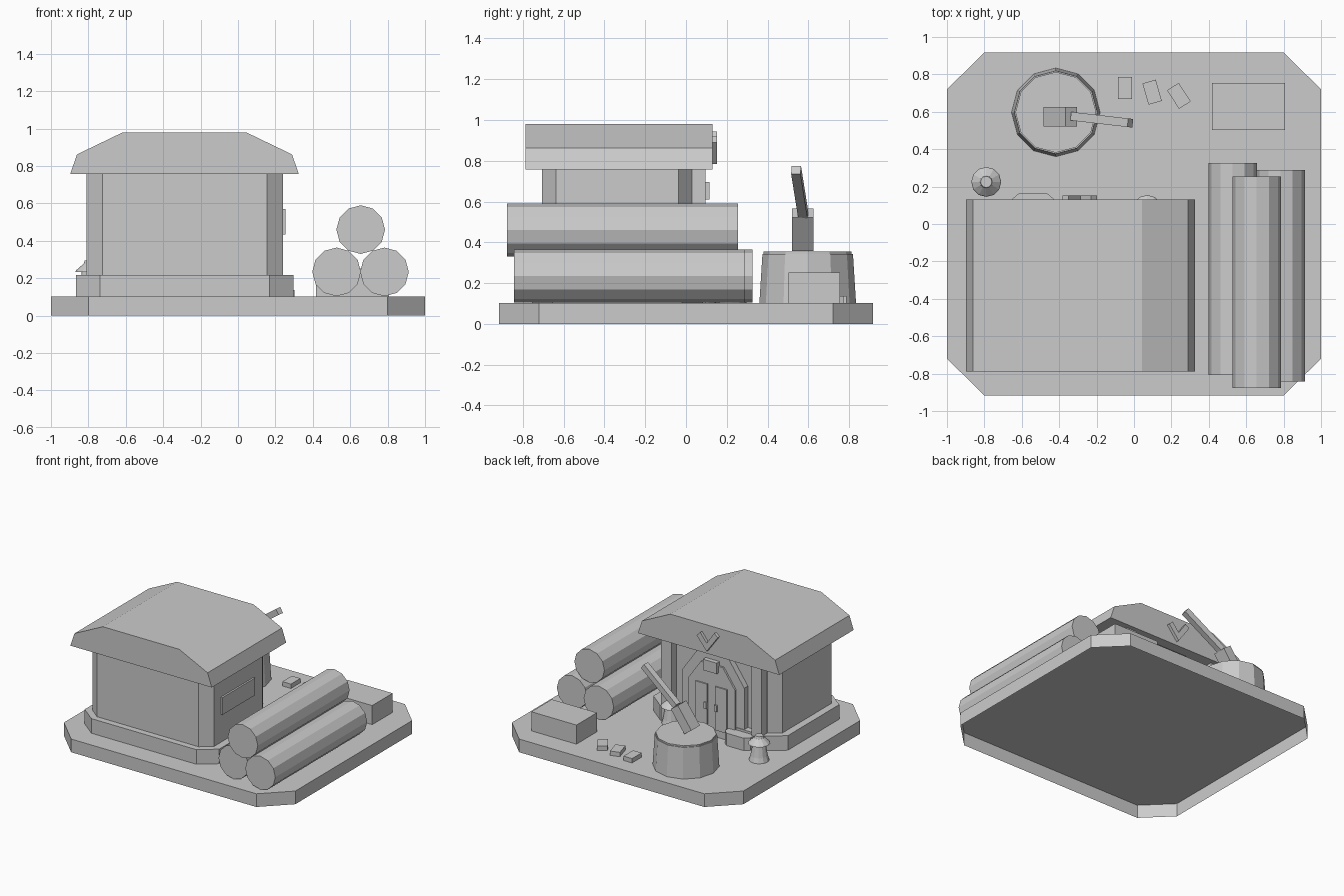
import bpy, bmesh, math
from mathutils import Matrix, Vector

if "Cube" in bpy.data.objects:
    bpy.data.objects.remove(bpy.data.objects["Cube"])

stone = bpy.data.materials.new("plain_grey")
stone.use_nodes = True
GREY = (0.6, 0.6, 0.6, 1)
stone.diffuse_color = GREY
stone.node_tree.nodes["Principled BSDF"].inputs["Base Color"].default_value = GREY


def finish(name, bm):
    bmesh.ops.recalc_face_normals(bm, faces=bm.faces[:])
    mesh = bpy.data.meshes.new(name)
    bm.to_mesh(mesh)
    bm.free()
    mesh.materials.append(stone)
    obj = bpy.data.objects.new(name, mesh)
    bpy.context.collection.objects.link(obj)
    return obj


def prism(name, pts, lo, hi, axis="z", hollow=False):
    """Extrude a flat outline along z or y; hollow leaves the bottom open."""
    bm = bmesh.new()
    place = (lambda p: (p[0], p[1], lo)) if axis == "z" else (lambda p: (p[0], lo, p[1]))
    face = bm.faces.new([bm.verts.new(place(p)) for p in pts])
    moved = bmesh.ops.extrude_face_region(bm, geom=[face])["geom"]
    step = Vector((0, 0, hi - lo) if axis == "z" else (0, hi - lo, 0))
    bmesh.ops.translate(bm, verts=[v for v in moved if isinstance(v, bmesh.types.BMVert)], vec=step)
    bmesh.ops.recalc_face_normals(bm, faces=bm.faces[:])
    if hollow:
        under = [f for f in bm.faces if all(abs(v.co.z - lo) < 1e-4 for v in f.verts)]
        bmesh.ops.delete(bm, geom=under, context="FACES_ONLY")
    return finish(name, bm)


def octagon(x0, x1, y0, y1, cx, cy):
    return [(x0 + cx, y0), (x1 - cx, y0), (x1, y0 + cy), (x1, y1 - cy),
            (x1 - cx, y1), (x0 + cx, y1), (x0, y1 - cy), (x0, y0 + cy)]


def arch(cx, half, bottom, top, cut):
    return [(cx - half, bottom), (cx + half, bottom), (cx + half, top - cut),
            (cx + half - cut * 0.7, top), (cx - half + cut * 0.7, top), (cx - half, top - cut)]


def box(name, x, y, z, rot=None):
    """Box from min/max pairs, optionally turned about its centre."""
    bm = bmesh.new()
    bmesh.ops.create_cube(bm, size=1)
    size = [p[1] - p[0] for p in (x, y, z)]
    mid = [(p[0] + p[1]) / 2 for p in (x, y, z)]
    m = Matrix.Translation(mid) @ (rot or Matrix()) @ Matrix.Diagonal((*size, 1))
    bm.transform(m)
    return finish(name, bm)


def beam(name, a, b, width):
    a, b = Vector(a), Vector(b)
    d = b - a
    bm = bmesh.new()
    bmesh.ops.create_cube(bm, size=1)
    turn = d.to_track_quat("X", "Z").to_matrix().to_4x4()
    bm.transform(Matrix.Translation((a + b) / 2) @ turn @ Matrix.Diagonal((d.length, width, width, 1)))
    return finish(name, bm)


def lathe(name, cx, cy, rings, sides):
    """Stack of rings (radius, height), capped at both ends."""
    bm = bmesh.new()
    loops = [[bm.verts.new((cx + r * math.cos(math.tau * i / sides),
                            cy + r * math.sin(math.tau * i / sides), z))
              for i in range(sides)] for r, z in rings]
    for a, b in zip(loops, loops[1:]):
        for i in range(sides):
            j = (i + 1) % sides
            bm.faces.new((a[i], a[j], b[j], b[i]))
    bm.faces.new(loops[0])
    bm.faces.new(loops[-1])
    return finish(name, bm)


GROUND = 0.103
FLOOR = 0.217
EAVES = 0.757
MID = -0.286

# Hollow ground slab, foundation and hut walls
prism("ground_slab", octagon(-1, 1, -0.917, 0.917, 0.2, 0.197), 0, GROUND, hollow=True)
prism("foundation", octagon(-0.866, 0.296, -0.755, 0.08, 0.128, 0.1), GROUND, FLOOR, hollow=True)
prism("hut_walls", octagon(-0.809, 0.24, -0.706, 0.03, 0.085, 0.068), FLOOR, EAVES, hollow=True)

# Roof with sloped shoulders
roof = [(0.611, EAVES), (0.575, 0.862), (0.33, 0.98)]
prism("roof", [(MID + x, z) for x, z in roof] + [(MID - x, z) for x, z in reversed(roof)],
      -0.788, 0.13, "y")

# Doorway
for side, label in ((1, "left"), (-1, "right")):
    x = MID + side * 0.39
    box(label + "_pillar", (x - 0.045, x + 0.045), (0.03, 0.095), (GROUND, EAVES))
    x = MID + side * 0.085
    box(label + "_door_leaf", (x - 0.05, x + 0.05), (0.085, 0.1), (0.16, 0.5))
    x = MID + side * 0.045
    box(label + "_door_handle", (x - 0.012, x + 0.012), (0.095, 0.112), (0.31, 0.36))
prism("door_frame", arch(MID, 0.27, GROUND, 0.74, 0.2), 0.03, 0.075, "y")
prism("door_panel", arch(MID, 0.2, GROUND, 0.66, 0.15), 0.07, 0.09, "y")
box("door_plaque", (MID - 0.06, MID + 0.06), (0.08, 0.115), (0.61, 0.695))

# Angled gable ornament
ornament = [(-0.285, 0.785), (-0.198, 0.89), (-0.23, 0.92), (-0.285, 0.85),
            (-0.35, 0.943), (-0.383, 0.92)]
prism("gable_ornament", ornament, 0.125, 0.153, "y")

# Side window plate
box("window_plate", (0.235, 0.254), (-0.555, -0.15), (0.435, 0.57))

# Doorstep planter and lanterns
prism("planter", octagon(-0.65, -0.43, 0.04, 0.165, 0.035, 0.03), GROUND, 0.2)
for label, x, y in (("right", -0.79, 0.225), ("left", 0.07, 0.075)):
    lathe(label + "_lantern_body", x, y, [(0.073, GROUND), (0.062, 0.14), (0.045, 0.235)], 12)
    lathe(label + "_lantern_cap", x, y,
          [(0.08, 0.234), (0.076, 0.242), (0.035, 0.278), (0.03, 0.295)], 12)

# Log pile
for label, x, z, y0, y1 in (("inner", 0.527, 0.234, -0.808, 0.325),
                            ("outer", 0.783, 0.234, -0.843, 0.29),
                            ("upper", 0.656, 0.46, -0.878, 0.255)):
    ring = [(x + 0.13 * math.cos(math.tau * i / 12), z + 0.13 * math.sin(math.tau * i / 12))
            for i in range(12)]
    prism(label + "_log", ring, y0, y1, "y")

# Chopping stump with the axe stuck in it
lathe("stump", -0.418, 0.597,
      [(0.237, GROUND), (0.222, 0.343), (0.216, 0.343), (0.216, 0.354)], 12)
box("axe_head", (-0.4325, -0.3575), (0.52, 0.625), (0.36, 0.562),
    Matrix.Rotation(math.radians(35.6), 4, "Y"))
beam("axe_handle", (-0.325, 0.575, 0.535), (-0.02, 0.54, 0.755), 0.046)

# Crate and wood chips
box("crate", (0.418, 0.808), (0.502, 0.755), (GROUND, 0.252))
for i, (x, y, angle) in enumerate(((-0.048, 0.728, 0), (0.097, 0.705, 16), (0.24, 0.685, 33))):
    box("wood_chip_%d" % (i + 1), (x - 0.037, x + 0.037), (y - 0.059, y + 0.059),
        (GROUND, 0.137), Matrix.Rotation(math.radians(angle), 4, "Z"))
